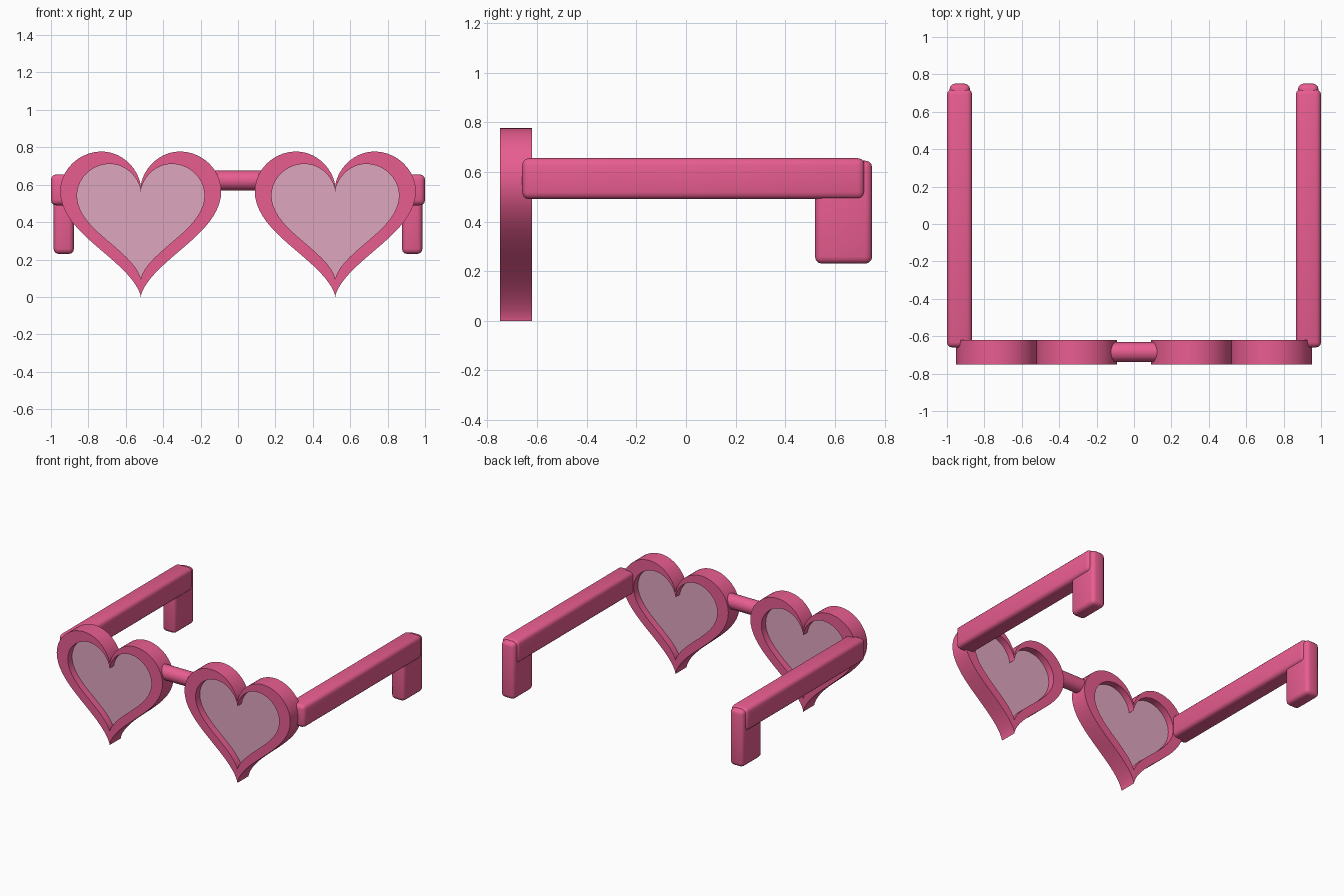
import bpy, bmesh
from math import sin, cos, pi, radians
from mathutils import Matrix, Vector

if "Cube" in bpy.data.objects:
    bpy.data.objects.remove(bpy.data.objects["Cube"])


def material(name, color):
    m = bpy.data.materials.new(name)
    m.diffuse_color = color
    m.use_nodes = True
    m.node_tree.nodes["Principled BSDF"].inputs["Base Color"].default_value = m.diffuse_color
    return m


PINK = material("pink_plastic", (0.81, 0.11, 0.28, 1))
TINT = material("tinted_lens", (0.74, 0.38, 0.52, 1))
HEART_Z, OUTER, INNER, N = 0.457, 0.0269, 0.0213, 96


def heart(cx, y, s):
    pts = []
    for i in range(N):
        t = 2 * pi * i / N
        x = 16 * sin(t) ** 3
        z = 13 * cos(t) - 5 * cos(2 * t) - 2 * cos(3 * t) - cos(4 * t)
        pts.append(Vector((cx + s * x, y, HEART_Z + s * z)))
    return pts


def finish(name, bm, mat):
    bmesh.ops.recalc_face_normals(bm, faces=bm.faces)
    me = bpy.data.meshes.new(name)
    bm.to_mesh(me)
    bm.free()
    me.materials.append(mat)
    ob = bpy.data.objects.new(name, me)
    bpy.context.collection.objects.link(ob)
    bpy.ops.object.select_all(action='DESELECT')
    ob.select_set(True)
    bpy.context.view_layer.objects.active = ob
    bpy.ops.object.shade_smooth_by_angle(angle=radians(35))
    return ob


def heart_rim(name, cx, y0, y1):
    # four heart loops joined into a closed ring
    bm = bmesh.new()
    loops = [[bm.verts.new(p) for p in heart(cx, y, s)]
             for y, s in ((y0, OUTER), (y1, OUTER), (y1, INNER), (y0, INNER))]
    for k in range(4):
        a, b = loops[k], loops[(k + 1) % 4]
        for i in range(N):
            j = (i + 1) % N
            bm.faces.new((a[i], a[j], b[j], b[i]))
    return finish(name, bm, PINK)


def heart_lens(name, cx, y0, y1):
    bm = bmesh.new()
    face = bm.faces.new([bm.verts.new(p) for p in heart(cx, y0, INNER + 0.0002)])
    ext = bmesh.ops.extrude_face_region(bm, geom=[face], use_keep_orig=True)
    moved = [g for g in ext["geom"] if isinstance(g, bmesh.types.BMVert)]
    bmesh.ops.translate(bm, verts=moved, vec=(0, y1 - y0, 0))
    return finish(name, bm, TINT)


def rounded_box(name, lo, hi, bevel):
    lo, hi = Vector(lo), Vector(hi)
    bm = bmesh.new()
    bmesh.ops.create_cube(bm, size=1, matrix=Matrix.Translation((lo + hi) / 2)
                          @ Matrix.Diagonal((*(hi - lo), 1)))
    bmesh.ops.bevel(bm, geom=bm.edges[:], offset=bevel, segments=3,
                    profile=0.5, affect='EDGES')
    return finish(name, bm, PINK)


for side, label in ((-1, "left"), (1, "right")):
    # heart frame and recessed lens
    heart_rim(label + "_heart_frame", side * 0.52, -0.75, -0.62)
    heart_lens(label + "_lens", side * 0.52, -0.70, -0.67)
    # temple arm and downturned ear piece
    x0, x1 = sorted((side * 0.865, side * 1.0))
    rounded_box(label + "_temple_arm", (x0, -0.66, 0.49), (x1, 0.72, 0.655), 0.028)
    x0, x1 = sorted((side * 0.877, side * 0.986))
    rounded_box(label + "_ear_tip", (x0, 0.52, 0.23), (x1, 0.75, 0.645), 0.028)

# nose bridge
bm = bmesh.new()
bmesh.ops.create_cone(bm, cap_ends=True, segments=32, radius1=0.053, radius2=0.053,
                      depth=0.28, matrix=Matrix.Translation((0, -0.685, 0.622))
                      @ Matrix.Rotation(pi / 2, 4, 'Y'))
finish("nose_bridge", bm, PINK)
